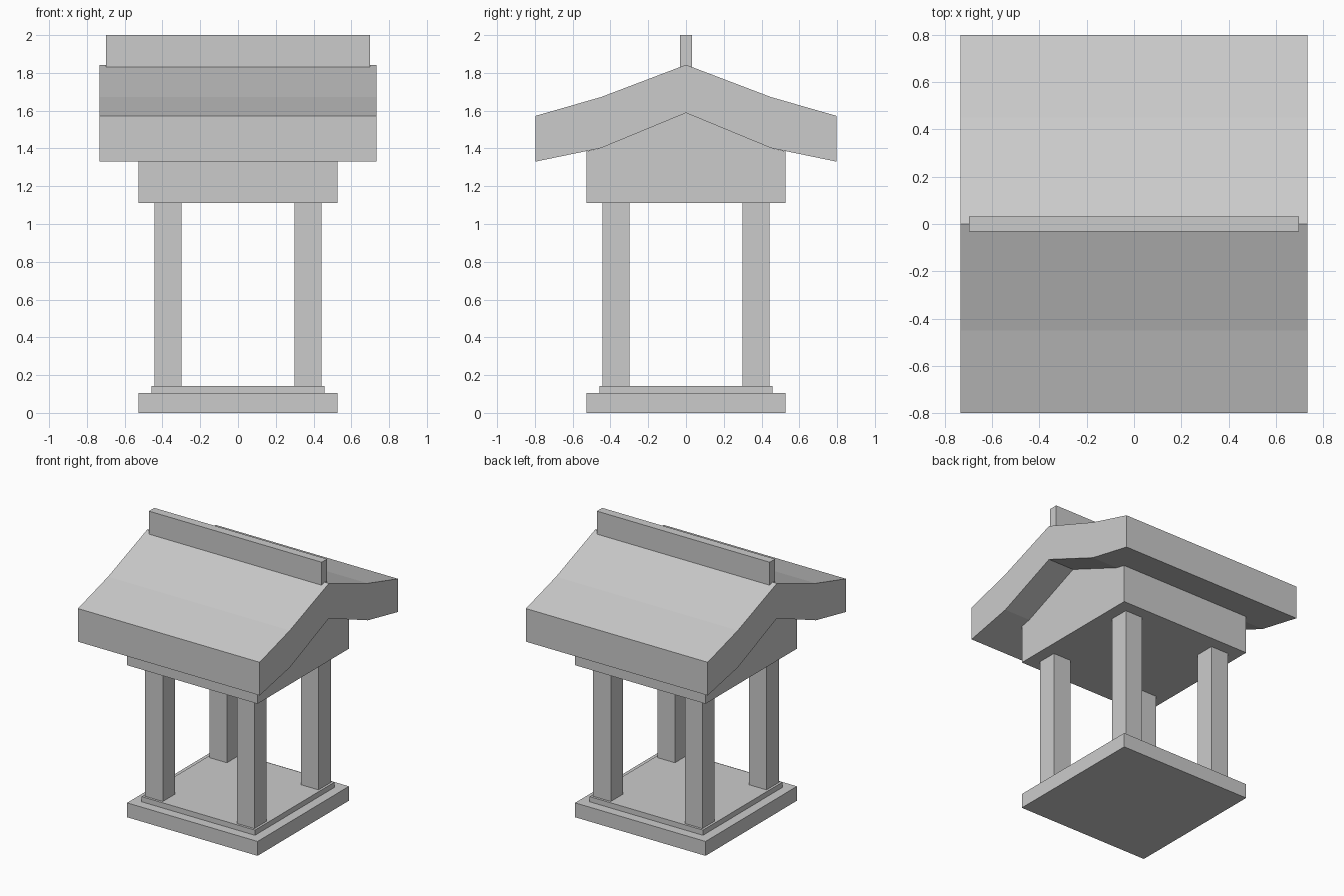
import bpy
import bmesh

if "Cube" in bpy.data.objects:
    bpy.data.objects.remove(bpy.data.objects["Cube"])

stone = bpy.data.materials.new("light grey stone")
stone.diffuse_color = (0.6, 0.6, 0.6, 1)
stone.use_nodes = True
stone.node_tree.nodes["Principled BSDF"].inputs["Base Color"].default_value = stone.diffuse_color


def extrude_x(name, profile, half_x):
    """Prism along x from a closed (y, z) outline."""
    bm = bmesh.new()
    face = bm.faces.new([bm.verts.new((-half_x, y, z)) for y, z in profile])
    ext = bmesh.ops.extrude_face_region(bm, geom=[face])
    moved = [v for v in ext["geom"] if isinstance(v, bmesh.types.BMVert)]
    bmesh.ops.translate(bm, verts=moved, vec=(2 * half_x, 0, 0))
    bmesh.ops.recalc_face_normals(bm, faces=bm.faces)
    mesh = bpy.data.meshes.new(name)
    bm.to_mesh(mesh)
    bm.free()
    mesh.materials.append(stone)
    obj = bpy.data.objects.new(name, mesh)
    bpy.context.collection.objects.link(obj)
    return obj


def box(name, half_x, half_y, z0, z1, x=0, y=0):
    outline = [(-half_y, z0), (half_y, z0), (half_y, z1), (-half_y, z1)]
    obj = extrude_x(name, outline, half_x)
    obj.location = (x, y, 0)
    return obj


# Stepped base
box("base_slab", 0.527, 0.527, 0, 0.105)
box("base_step", 0.458, 0.458, 0.105, 0.143)

# Four square posts
for sx, side in ((-1, "left"), (1, "right")):
    for sy, end in ((-1, "front"), (1, "back")):
        box(f"post_{end}_{side}", 0.071, 0.071, 0.143, 1.11, sx * 0.37, sy * 0.37)

# Gabled block that fills the underside of the roof
extrude_x("gable_block", [(-0.527, 1.11), (0.527, 1.11), (0.527, 1.385),
                          (0.45, 1.402), (0, 1.588), (-0.45, 1.402),
                          (-0.527, 1.385)], 0.527)

# Thick roof with a shallower pitch at the eaves
top = [(-0.798, 1.572), (-0.45, 1.672), (0, 1.843), (0.45, 1.672), (0.798, 1.572)]
under = [(0.798, 1.33), (0.45, 1.402), (0, 1.588), (-0.45, 1.402), (-0.798, 1.33)]
extrude_x("roof", top + under, 0.734)

# Upright ridge beam
box("ridge_beam", 0.698, 0.031, 1.832, 2.0)
